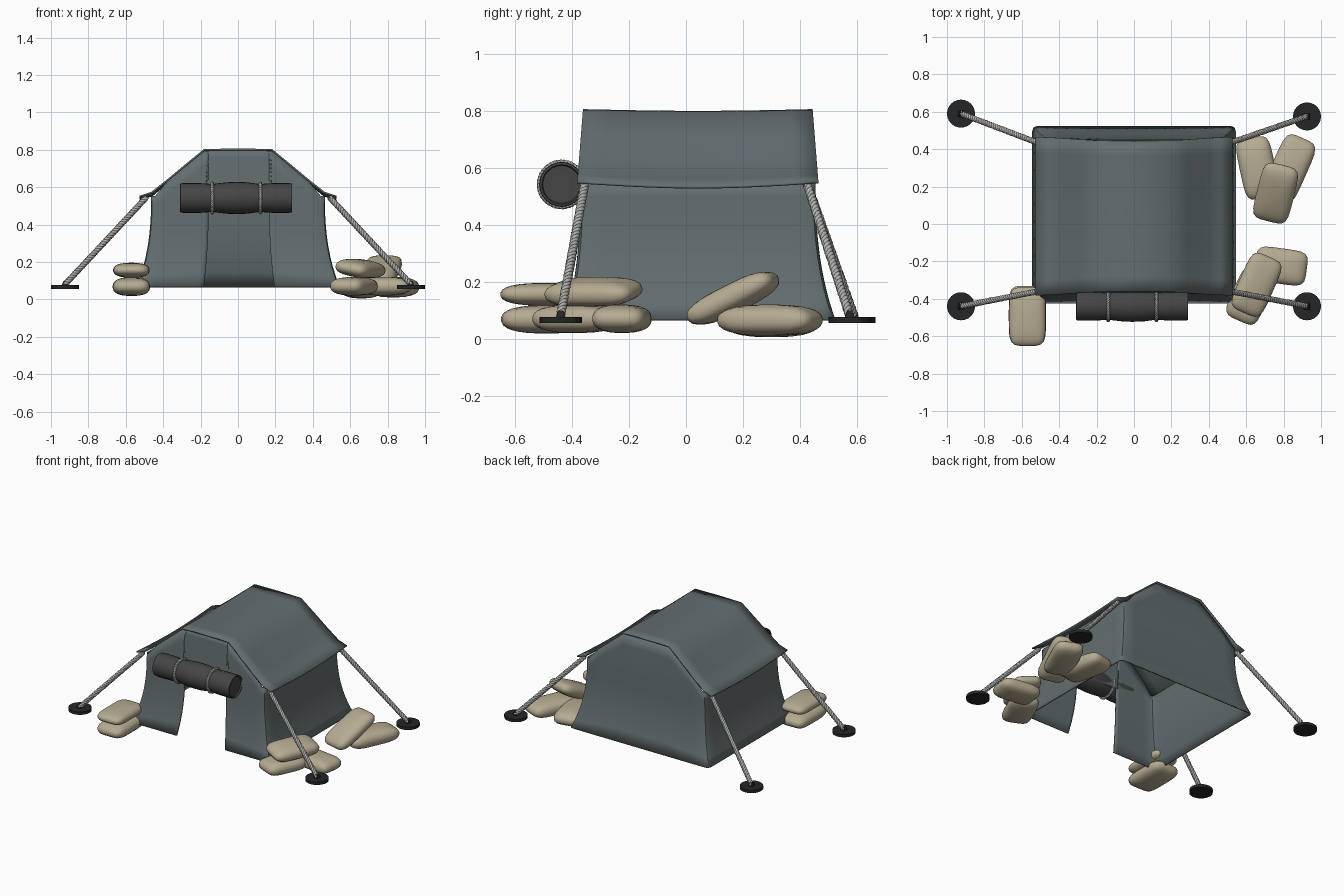
import bpy, bmesh, math
from mathutils import Vector, Euler

if "Cube" in bpy.data.objects:
    bpy.data.objects.remove(bpy.data.objects["Cube"])

def material(name, rgb):
    m = bpy.data.materials.new(name)
    m.diffuse_color = (*rgb, 1)
    m.use_nodes = True
    m.node_tree.nodes["Principled BSDF"].inputs["Base Color"].default_value = m.diffuse_color
    return m

CANVAS = material("canvas", (0.125, 0.155, 0.16))
SAND = material("sandbag_cloth", (0.47, 0.41, 0.29))
ROLL = material("dark_cloth", (0.06, 0.06, 0.06))
ROPE = material("rope_fibre", (0.42, 0.42, 0.40))
METAL = material("black_metal", (0.018, 0.019, 0.02))

def finish(name, bm, mat, thick=0, angle=40):
    bmesh.ops.recalc_face_normals(bm, faces=bm.faces[:])
    me = bpy.data.meshes.new(name)
    bm.to_mesh(me)
    bm.free()
    ob = bpy.data.objects.new(name, me)
    bpy.context.collection.objects.link(ob)
    me.materials.append(mat)
    if thick:
        s = ob.modifiers.new("thickness", "SOLIDIFY")
        s.thickness, s.offset = thick, 0
    bpy.ops.object.select_all(action='DESELECT')
    ob.select_set(True)
    bpy.context.view_layer.objects.active = ob
    bpy.ops.object.shade_smooth_by_angle(angle=math.radians(angle))
    return ob

def add_sheet(bm, columns):
    rows = [[bm.verts.new(p) for p in c] for c in columns]
    for a, b in zip(rows, rows[1:]):
        for i in range(len(a) - 1):
            bm.faces.new((a[i], a[i + 1], b[i + 1], b[i]))

# Roof: flat-topped canvas profile swept front to back with a slight sag
PROFILE = [(0, .802), (.18, .80), (.28, .718), (.38, .635), (.46, .572), (.525, .55)]

def roof_z(x):
    x = abs(x)
    for (x0, z0), (x1, z1) in zip(PROFILE, PROFILE[1:]):
        if x <= x1:
            return z0 + (z1 - z0) * (x - x0) / (x1 - x0)
    return PROFILE[-1][1]

outline = [(-x, z) for x, z in PROFILE[:0:-1]] + PROFILE
bm = bmesh.new()
columns = []
for x, z in outline:
    spread = .02 * (.802 - z) / .25
    sag = .006 + .012 * (.802 - z) / .25
    col = []
    for i in range(11):
        t = i / 10
        y = (-.362 - spread) + t * (.807 + 2 * spread)
        col.append((x, y, z - sag * math.sin(math.pi * t)))
    columns.append(col)
add_sheet(bm, columns)
finish("roof", bm, CANVAS, .009)

# Walls: one sheet wrapped round from door edge to door edge, flared at the ground
def wall_point(u, v, z):
    k = max(0, 1 - (z - .065) / .49) ** 2.5
    lean = .02 * max(0, z - .55) / .25
    x = u * (.46 + .08 * k)
    y = v * (.4075 + .0625 * k - lean) + .0425 + .0075 * k
    return (x, y, z)

def wall_column(u, v, z0):
    top = roof_z(u * .46) - .006
    if abs(u) > .95:
        top = .553
    return [wall_point(u, v, z0 + (top - z0) * i / 9) for i in range(10)]

ramp = [i / 5 for i in range(-4, 5)]
path = [(-.34, -1), (-.39, -1), (-.6, -1), (-.82, -1), (-.96, -1), (-.99, -.985), (-1, -.95)]
path += [(-1, v) for v in ramp] + [(-1, .95), (-.99, .985), (-.96, 1)]
path += [(u, 1) for u in (-.8, -.6, -.39, -.2, 0, .2, .39, .6, .8)]
path += [(.96, 1), (.99, .985), (1, .95)] + [(1, -v) for v in ramp]
path += [(1, -.95), (.99, -.985), (.96, -1), (.82, -1), (.6, -1), (.39, -1), (.36, -1)]
bm = bmesh.new()
add_sheet(bm, [wall_column(u, v, .065) for u, v in path])
finish("tent_walls", bm, CANVAS, .009)

# Gable strip above the open doorway
bm = bmesh.new()
add_sheet(bm, [wall_column(u, -1, .50) for u in (-.37, -.34, -.15, 0, .15, .36, .39)])
finish("door_lintel", bm, CANVAS, .009)

# Rolled-up door flap, lathed along x
def lathe_x(name, prof, centre, mat, n=24):
    bm = bmesh.new()
    rings = [[bm.verts.new((x, centre[0] + r * math.cos(2 * math.pi * j / n),
                            centre[1] + r * math.sin(2 * math.pi * j / n)))
              for j in range(n)] for x, r in prof]
    for a, b in zip(rings, rings[1:]):
        for j in range(n):
            bm.faces.new((a[j], a[(j + 1) % n], b[(j + 1) % n], b[j]))
    bm.faces.new(rings[0])
    bm.faces.new(rings[-1])
    return finish(name, bm, mat)

lathe_x("rolled_door", [(-.300, .066), (-.310, .070), (-.308, .077), (-.295, .079), (-.2, .079),
                        (-.155, .076), (-.138, .074), (-.12, .077), (-.06, .084), (-.01, .086),
                        (.05, .084), (.10, .077), (.12, .074), (.137, .076), (.18, .079),
                        (.275, .079), (.288, .077), (.290, .070), (.280, .066)],
        (-.437, .542), ROLL)

# Twisted three-strand rope along any path function
def rope(name, fn, side, turns, r):
    cu = bpy.data.curves.new(name, 'CURVE')
    cu.dimensions, cu.bevel_depth, cu.bevel_resolution = '3D', r, 1
    cu.use_fill_caps = True
    n = turns * 8
    for s in range(3):
        sp = cu.splines.new('POLY')
        sp.points.add(n)
        for i in range(n + 1):
            t = i / n
            a, b = side(t)
            ang = 2 * math.pi * (turns * t + s / 3)
            p = fn(t) + (a * math.cos(ang) + b * math.sin(ang)) * r
            sp.points[i].co = (*p, 1)
    cu.materials.append(ROPE)
    ob = bpy.data.objects.new(name, cu)
    bpy.context.collection.objects.link(ob)
    bpy.ops.object.select_all(action='DESELECT')
    ob.select_set(True)
    bpy.context.view_layer.objects.active = ob
    bpy.ops.object.convert(target='MESH')
    bpy.ops.object.shade_smooth_by_angle(angle=math.radians(60))

# Rope ties round the rolled door
for label, x in (("left", -.138), ("right", .12)):
    def radial(t):
        return Vector((0, math.cos(2 * math.pi * t), math.sin(2 * math.pi * t)))
    rope(label + "_door_tie", lambda t: Vector((x, -.437, .542)) + radial(t) * .078,
         lambda t: (Vector((1, 0, 0)), radial(t)), 14, .005)

# Guy ropes with ground discs and cleats
corners = {"front_left": ((-.49, -.355, .545), (-.925, -.44)),
           "front_right": ((.49, -.355, .545), (.925, -.44)),
           "back_left": ((-.49, .425, .545), (-.925, .59)),
           "back_right": ((.49, .425, .545), (.925, .575))}
for label, (top, (px, py)) in corners.items():
    a, b = Vector(top), Vector((px, py, .08))
    d = (b - a).normalized()
    s1 = d.cross(Vector((0, 0, 1))).normalized()
    s2 = d.cross(s1)
    rope(label + "_guy_rope", lambda t: a.lerp(b, t), lambda t: (s1, s2), 13, .0085)
    bm = bmesh.new()
    bmesh.ops.create_cone(bm, cap_ends=True, segments=24, radius1=.075, radius2=.075, depth=.02)
    bmesh.ops.translate(bm, verts=bm.verts[:], vec=(px, py, .066))
    finish(label + "_ground_disc", bm, METAL)
    bm = bmesh.new()
    bmesh.ops.create_cone(bm, cap_ends=True, segments=4, radius1=.024, radius2=.012, depth=.024)
    bmesh.ops.rotate(bm, verts=bm.verts[:], matrix=Euler((0, 0, math.pi / 4)).to_matrix())
    bmesh.ops.translate(bm, verts=bm.verts[:], vec=(px, py, .087))
    finish(label + "_cleat", bm, METAL)

# Sandbags: subdivided cubes pushed onto a pillow-shaped superellipsoid
def sandbag(name, loc, rot, size=(.2, .33, .1)):
    bm = bmesh.new()
    bmesh.ops.create_cube(bm, size=2)
    bmesh.ops.subdivide_edges(bm, edges=bm.edges[:], cuts=6, use_grid_fill=True)
    m = Euler([math.radians(r) for r in rot]).to_matrix()
    for v in bm.verts:
        x, y, z = (abs(c) for c in v.co)
        f = ((x**5 + y**5) ** .5 + z**2.5) ** .4
        p = v.co / f
        v.co = m @ Vector([p[i] * size[i] / 2 for i in range(3)]) + Vector(loc)
    finish(name, bm, SAND, angle=60)

sandbag("left_bag_lower", (-.57, -.49, .068), (0, 0, 0), (.2, .32, .1))
sandbag("left_bag_upper", (-.57, -.495, .156), (0, 0, 0), (.195, .315, .08))
sandbag("front_right_bag_inner", (.62, -.385, .07), (0, 0, -24), (.19, .29, .1))
sandbag("front_right_bag_outer", (.785, -.225, .07), (0, 0, 82), (.19, .28, .1))
sandbag("front_right_bag_upper", (.655, -.325, .165), (0, 10, -24), (.19, .33, .095))
sandbag("back_right_bag_inner", (.66, .30, .06), (0, 0, 12), (.19, .33, .11))
sandbag("back_right_bag_outer", (.83, .295, .065), (0, 0, -24), (.19, .36, .11))
sandbag("back_right_bag_upper", (.757, .165, .142), (26, 0, -14), (.2, .34, .1))
